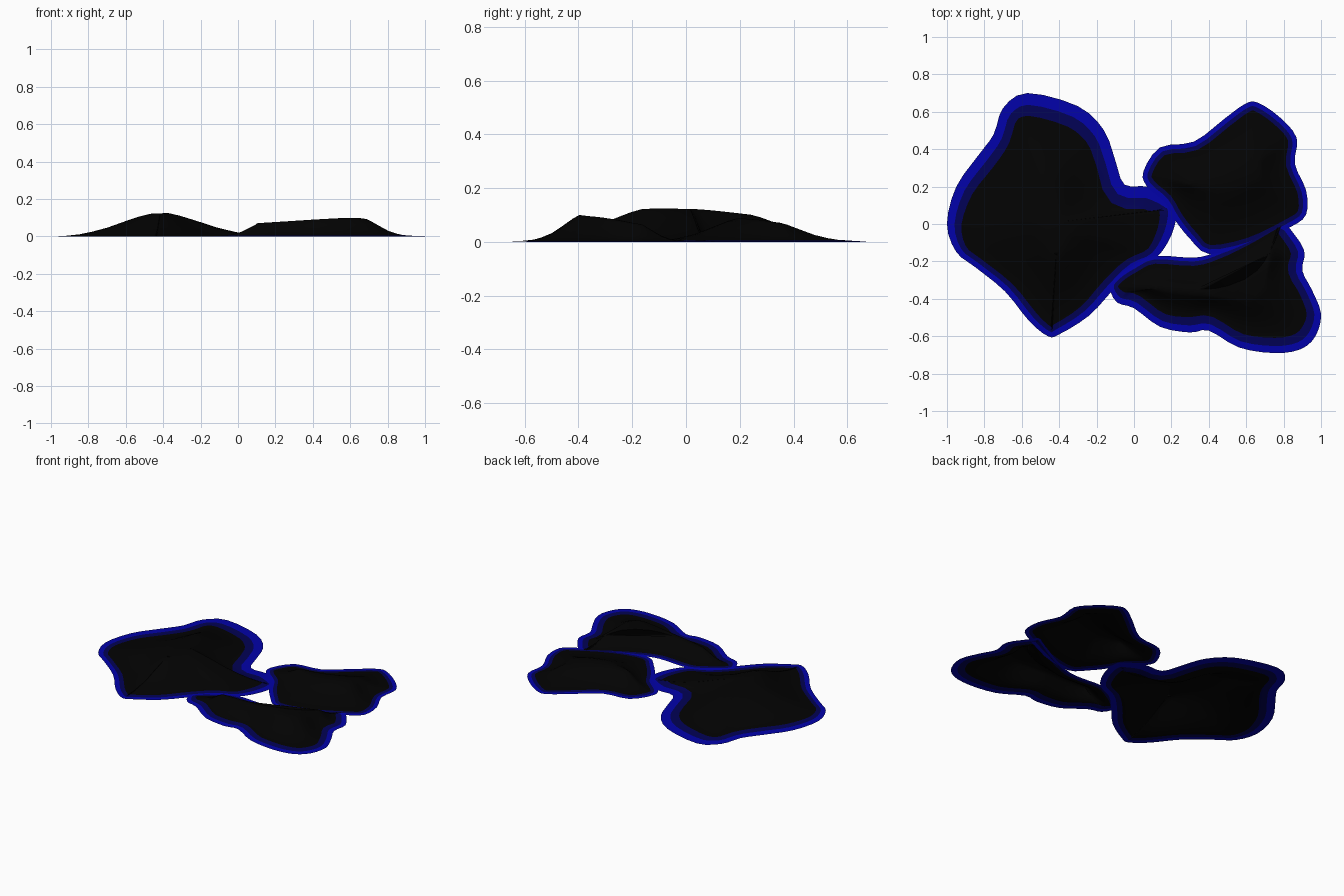
import bpy
import bmesh
from mathutils import Vector

cube = bpy.data.objects.get("Cube")
if cube:
    bpy.data.objects.remove(cube, do_unlink=True)


def make_material(name, color):
    mat = bpy.data.materials.new(name)
    mat.use_nodes = True
    mat.diffuse_color = color
    mat.node_tree.nodes["Principled BSDF"].inputs["Base Color"].default_value = color
    return mat


MATERIALS = [
    make_material("bright blue", (0.0005, 0.0005, 0.4, 1)),
    make_material("dark blue", (0.0005, 0.0005, 0.09, 1)),
    make_material("near black", (0.0008, 0.0008, 0.0008, 1)),
]

# Dome section: fraction of the way from edge to ridge, fraction of ridge height
SECTION = [(0.15, 0.07), (0.28, 0.18), (0.45, 0.37), (0.65, 0.67), (0.8, 0.88), (0.9, 0.98)]


def smooth_outline(points, height, steps=3):
    """Closed Catmull-Rom curve through the points."""
    pts = [Vector((x, y, height)) for x, y in points]
    count = len(pts)
    result = []
    for i in range(count):
        a, b, c, d = (pts[(i + k) % count] for k in (-1, 0, 1, 2))
        for s in range(steps):
            t = s / steps
            result.append(0.5 * (2 * b + (c - a) * t + (2 * a - 5 * b + 4 * c - d) * t * t
                                 + (3 * b - a - 3 * c + d) * t ** 3))
    return result


def inset(loop, width, lean, rise):
    """Move a clockwise loop inward, further on the side it leans to."""
    count = len(loop)
    result = []
    for i, p in enumerate(loop):
        along = loop[(i + 2) % count] - loop[i - 2]
        outward = Vector((-along.y, along.x, 0)).normalized()
        moved = p - outward * width * (1 + outward.xy.dot(lean))
        moved.z = p.z + rise
        result.append(moved)
    return result


def ridge_target(point, samples):
    """Blend of the ridge samples, dominated by those nearest in plan."""
    weights = [1 / ((s.xy - point.xy).length + 0.01) ** 5 for s in samples]
    total = Vector()
    for s, w in zip(samples, weights):
        total += s * w
    return total / sum(weights)


def make_mound(name, outline, ridge, rim, band, lean, base, sharpness=1):
    """Flat rim, dark band and a soft dome rising to a ridge."""
    lean = Vector(lean)
    outer = smooth_outline(outline, base)
    middle = inset(outer, rim, lean, 0.001)
    edge = inset(outer, rim + band, lean, 0.003)
    nodes = [Vector(p) for p in ridge]
    samples = [a.lerp(b, k / 6) for a, b in zip(nodes, nodes[1:]) for k in range(7)]
    tops = [ridge_target(p, samples) for p in edge]
    loops = [outer, middle, edge]
    for t, f in SECTION:
        ring = []
        for p, top in zip(edge, tops):
            q = p.lerp(top, t)
            q.z = p.z + (top.z - p.z) * f ** sharpness
            ring.append(q)
        loops.append(ring)

    bm = bmesh.new()
    rows = [[bm.verts.new(p) for p in loop] for loop in loops]
    count = len(outer)
    for level, (low, high) in enumerate(zip(rows, rows[1:])):
        for i in range(count):
            j = (i + 1) % count
            face = bm.faces.new((low[j], low[i], high[i], high[j]))
            face.material_index = min(level, 2)
    # Crest closing the dome
    crest = bm.faces.new(rows[-1][::-1])
    crest.material_index = 2
    bmesh.ops.triangulate(bm, faces=[crest])
    for face in bm.faces:
        face.smooth = True
    mesh = bpy.data.meshes.new(name)
    bm.to_mesh(mesh)
    bm.free()
    for mat in MATERIALS:
        mesh.materials.append(mat)
    obj = bpy.data.objects.new(name, mesh)
    bpy.context.collection.objects.link(obj)


# Large mound on the -x side
make_mound(
    "large_mound",
    [(-.57, .7), (-.3, .63), (-.16, .5), (-.1, .34), (-.05, .21), (.08, .2), (.2, .14),
     (.23, .07), (.2, -.06), (.12, -.18), (0, -.24), (-.11, -.35), (-.24, -.49),
     (-.4, -.59), (-.46, -.6), (-.56, -.52), (-.69, -.36), (-.85, -.23), (-.95, -.15),
     (-1, 0), (-.95, .2), (-.83, .37), (-.75, .48), (-.7, .62)],
    [(-.5, .28, .092), (-.42, .1, .122), (-.4, -.08, .138), (-.42, -.2, .115)],
    rim=0.045, band=0.042, lean=(.1, .4), base=0)

# Back mound on the +x side
make_mound(
    "back_mound",
    [(.05, .28), (.14, .41), (.32, .44), (.48, .56), (.59, .64), (.66, .65), (.78, .57),
     (.87, .46), (.86, .32), (.92, .18), (.92, .05), (.83, -.02), (.62, -.12),
     (.4, -.16), (.3, -.08), (.22, .02), (.16, .12), (.07, .2)],
    [(.28, .22, .083), (.48, .2, .092), (.66, .25, .092), (.66, .38, .06)],
    rim=0.025, band=0.023, lean=(0, 0), base=0.002, sharpness=1.2)

# Front mound on the +x side
make_mound(
    "front_mound",
    [(.79, .03), (.83, -.02), (.91, -.14), (.9, -.25), (.95, -.35), (1, -.48),
     (.97, -.6), (.89, -.67), (.75, -.69), (.56, -.66), (.4, -.57), (.3, -.58),
     (.14, -.55), (0, -.45), (-.09, -.42), (-.13, -.34), (-.09, -.28), (0, -.22),
     (.11, -.17), (.32, -.18), (.44, -.15), (.59, -.08), (.73, 0)],
    [(.1, -.34, .072), (.4, -.37, .092), (.64, -.4, .108), (.68, -.3, .095), (.73, -.15, .06)],
    rim=0.029, band=0.034, lean=(.25, -.3), base=0.001, sharpness=1.25)
